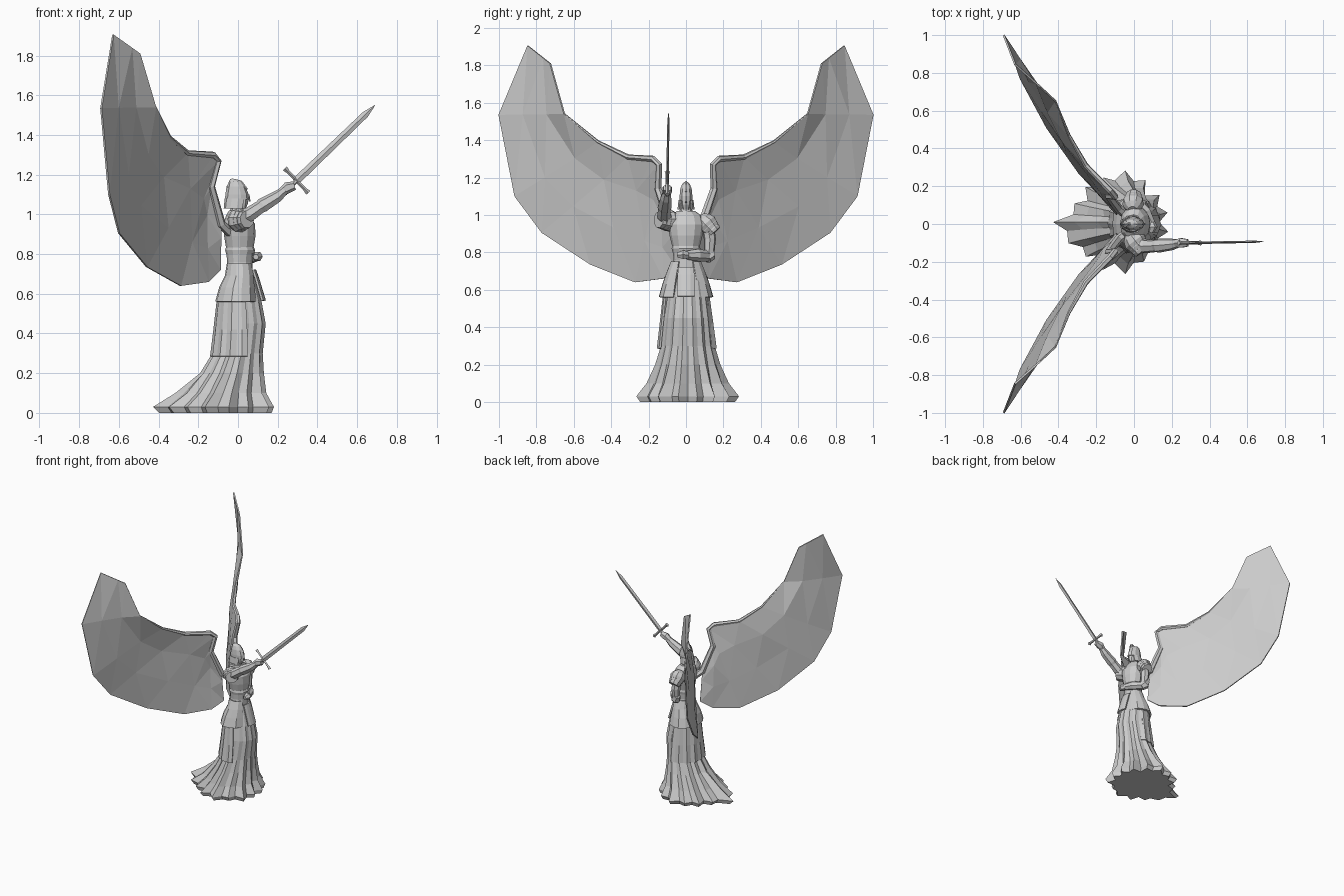
import bpy, bmesh, math, random
from mathutils import Vector

random.seed(4)
if "Cube" in bpy.data.objects:
    bpy.data.objects.remove(bpy.data.objects["Cube"])

stone = bpy.data.materials.new("grey_stone")
stone.use_nodes = True
GREY = (0.6, 0.6, 0.6, 1)
stone.diffuse_color = GREY
stone.node_tree.nodes["Principled BSDF"].inputs["Base Color"].default_value = GREY


def build(name, verts, faces, thick=0):
    me = bpy.data.meshes.new(name)
    me.from_pydata([tuple(v) for v in verts], [], faces)
    bm = bmesh.new()
    bm.from_mesh(me)
    bmesh.ops.recalc_face_normals(bm, faces=bm.faces)
    bm.to_mesh(me)
    bm.free()
    me.materials.append(stone)
    ob = bpy.data.objects.new(name, me)
    bpy.context.collection.objects.link(ob)
    if thick:
        mod = ob.modifiers.new("thickness", "SOLIDIFY")
        mod.thickness = thick
        mod.offset = 0
    return ob


def skin(name, rings, closed=True, thick=0):
    """Join equal rings of points; closed rings get end caps."""
    n = len(rings[0])
    verts = [p for r in rings for p in r]
    faces = []
    for i in range(len(rings) - 1):
        for j in range(n if closed else n - 1):
            k = (j + 1) % n
            faces.append((i * n + j, i * n + k, (i + 1) * n + k, (i + 1) * n + j))
    if closed:
        faces += [tuple(range(n)), tuple(range(len(verts) - n, len(verts)))]
    return build(name, verts, faces, thick)


def shell(name, levels, n=12, arc=None, thick=0, folds=None, cy=0):
    """Levels are (z, back x, front x, half width); arc in degrees for open sheets."""
    a0, a1 = arc or (0, 360)
    folds = folds or [0] * len(levels)
    jitter = [(0.5 if j % 2 else -0.5) + random.uniform(-.45, .45) for j in range(n + 1)]
    rings = []
    for (z, xb, xf, w), f in zip(levels, folds):
        ring = []
        for j in range(n + 1 if arc else n):
            a = math.radians(a0 + (a1 - a0) * j / n)
            s = 1 + f * jitter[j]
            ring.append(((xb + xf) / 2 + (xf - xb) / 2 * math.cos(a) * s,
                         cy + w * math.sin(a) * s, z))
        rings.append(ring)
    return skin(name, rings, not arc, thick)


def limb(name, path, radii, n=7, side=Vector((0, 1, 0)), flat=1):
    """Tube through a path; flat scales it along the side direction."""
    pts = [Vector(p) for p in path]
    rings = []
    for i, p in enumerate(pts):
        d = (pts[min(i + 1, len(pts) - 1)] - pts[max(i - 1, 0)]).normalized()
        u = d.cross(side).normalized()
        v = u.cross(d)
        rings.append([p + radii[i] * (u * math.cos(t) + v * flat * math.sin(t))
                      for t in (2 * math.pi * k / n for k in range(n))])
    return skin(name, rings)


# Robe with flared, folded hem and a train behind
hem = shell("robe", [(0, -.31, .165, .22), (.03, -.33, .175, .235), (.1, -.25, .14, .195),
                     (.2, -.175, .13, .16), (.3, -.12, .125, .135), (.45, -.1, .14, .12),
                     (.56, -.09, .12, .105), (.7, -.055, .08, .08)], n=30,
            folds=[.2, .22, .17, .12, .09, .08, .06, 0], cy=.01)
for v in hem.data.vertices:
    if v.co.x < -.2 and v.co.z < .15 and abs(v.co.y) < .07:
        v.co.x *= 1.13

# Long coat panels, hip plates and front flap
shell("coat_panel", [(.285, -.13, .14, .15), (.42, -.115, .13, .135), (.57, -.1, .11, .118)],
      n=18, arc=(72, 288), thick=.012, folds=[.07, .05, .02])
shell("hip_plates", [(.56, -.11, .1, .142), (.63, -.09, .09, .122), (.69, -.06, .08, .1),
                     (.75, -.05, .07, .075)], n=12, arc=(28, 332), thick=.014,
      folds=[.04, .03, .02, 0])
shell("front_flap", [(.565, -.06, .135, .09), (.68, -.06, .1, .085), (.72, -.05, .085, .08)],
      n=4, arc=(-30, 30), thick=.012)
shell("belt", [(.68, -.062, .088, .088), (.715, -.06, .085, .083)], n=14)

# Torso armour, gorget and neck
shell("torso", [(.69, -.055, .075, .075), (.76, -.055, .072, .066), (.83, -.06, .078, .073),
                (.89, -.07, .088, .088), (.95, -.075, .086, .098), (.995, -.06, .06, .085),
                (1.02, -.045, .04, .05)], n=12)
shell("breastplate_rim", [(.8, -.06, .08, .072), (.82, -.065, .086, .077),
                          (.835, -.06, .08, .074)], n=12)
shell("neck", [(1.0, -.045, .035, .045), (1.04, -.035, .03, .028), (1.07, -.03, .03, .026)], n=8)

# Head, helmet and guards
shell("face", [(1.03, 0, .04, .016), (1.055, -.03, .05, .027), (1.09, -.03, .048, .028),
               (1.11, -.03, .04, .026)], n=8)
shell("helmet", [(1.075, -.064, .056, .036), (1.1, -.062, .054, .036), (1.14, -.053, .038, .032),
                 (1.165, -.046, .02, .022), (1.177, -.04, -.01, .008)], n=10)
shell("helmet_skirt", [(1.03, -.068, .04, .042), (1.08, -.063, .05, .036)],
      n=8, arc=(50, 310), thick=.008)
limb("nose_guard", [(.052, 0, 1.1), (.058, 0, 1.065)], [.006, .005], n=4)
limb("helmet_crest", [(-.06, 0, 1.08), (-.052, 0, 1.14), (-.03, 0, 1.176), (.015, 0, 1.165),
                      (.045, 0, 1.125)], [.006] * 5, n=4)


def pauldron(name, centre, axis, size):
    """Three overlapping tapered plates along an axis."""
    c, d = Vector(centre), Vector(axis).normalized()
    for k in range(3):
        s = size * (1 - .1 * k)
        at = c + d * size * .42 * k
        limb(f"{name}_plate_{k + 1}", [at - d * s * .75, at - d * s * .35, at + d * s * .15,
                                       at + d * s * .5], [s * .4, s * .82, s, s * .9], n=9,
             side=Vector((1, 0, 0)))


pauldron("left_pauldron", (-.005, .105, .96), (.05, .55, -.6), .058)
pauldron("right_pauldron", (0, -.085, .97), (.45, -.6, .05), .062)

# Left arm folded across the waist
limb("left_upper_arm", [(0, .115, .95), (0, .128, .87), (.005, .122, .78)], [.035, .033, .028])
limb("left_elbow_guard", [(-.012, .133, .815), (0, .127, .785), (.02, .11, .765)],
     [.026, .036, .027], n=6)
limb("left_forearm", [(.01, .115, .78), (.06, .06, .785), (.09, .005, .785)], [.03, .034, .024],
     side=Vector((0, 0, 1)))
limb("left_hand", [(.09, .015, .785), (.098, -.015, .788), (.09, -.045, .785)],
     [.018, .027, .015], n=6, side=Vector((0, 0, 1)))

# Right arm raised forward
limb("right_upper_arm", [(0, -.1, .97), (.06, -.118, 1.0), (.125, -.115, 1.045)],
     [.045, .038, .033])
limb("right_gauntlet", [(.09, -.115, 1.02), (.125, -.115, 1.045), (.2, -.108, 1.09),
                        (.235, -.103, 1.12)], [.028, .038, .031, .022])
limb("right_hand", [(.215, -.103, 1.11), (.25, -.1, 1.135), (.285, -.1, 1.145)],
     [.02, .029, .022], n=6)

# Sword
HILT, TIP = Vector((.295, -.1, 1.17)), Vector((.69, -.093, 1.55))
AIM = (TIP - HILT).normalized()
ACROSS = Vector((-AIM.z, 0, AIM.x))
limb("sword_blade", [HILT, HILT.lerp(TIP, .88), TIP], [.02, .017, .001], n=4, flat=.35)
limb("sword_guard", [HILT - ACROSS * .085, HILT - ACROSS * .06, HILT + ACROSS * .06,
                     HILT + ACROSS * .085], [.014, .009, .009, .014], n=4)
limb("sword_grip", [HILT - AIM * .075, HILT], [.011, .011], n=6)
limb("sword_pommel", [HILT - AIM * .1, HILT - AIM * .085, HILT - AIM * .07],
     [.008, .018, .008], n=6)

# Wings: each rib runs from leading edge to trailing edge
LEAD = [(-.495, .725, 1.81), (-.415, .65, 1.54), (-.345, .47, 1.39), (-.255, .31, 1.31),
        (-.125, .175, 1.3), (-.1, .145, 1.27), (-.135, .15, 1.14), (-.085, .085, .95)]
TRAIL = [(-.63, .845, 1.905), (-.69, 1, 1.535), (-.65, .915, 1.1), (-.6, .77, .905),
         (-.46, .51, .735), (-.29, .27, .64), (-.15, .12, .66), (-.09, .05, .72)]
for label, s in (("left", 1), ("right", -1)):
    flip = Vector((1, s, 1))
    ribs = []
    for i, (a, b) in enumerate(zip(LEAD, TRAIL)):
        a, b = Vector(a), Vector(b)
        bow = Vector((-.018, -.012, 0)) * (1 if 0 < i < 7 else 0)
        ribs.append([p * flip for p in (a, a.lerp(b, .3) + bow, a.lerp(b, .65) + bow * .6, b)])
    wing = skin(label + "_wing", ribs, closed=False, thick=.01)
    bm = bmesh.new()
    bm.from_mesh(wing.data)
    bmesh.ops.triangulate(bm, faces=bm.faces)
    bm.to_mesh(wing.data)
    bm.free()
    limb(label + "_wing_leading_edge", [Vector(p) * flip for p in LEAD[1:]] +
         [Vector((-.03, .04 * s, .9))],
         [.004, .009, .014, .017, .018, .02, .024, .025], n=6, side=Vector((1, .3 * s, .2)))
